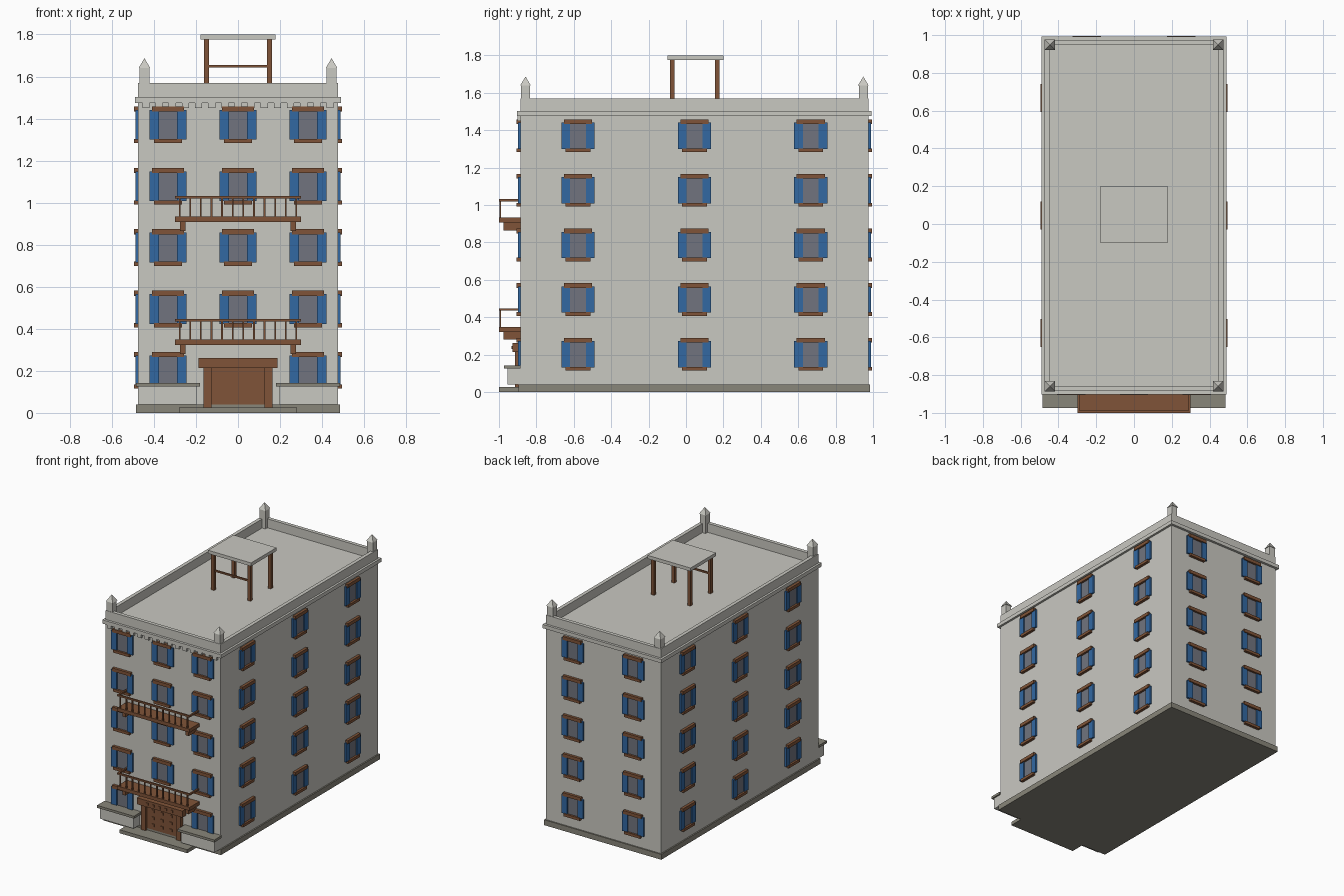
import bpy, bmesh, math
from mathutils import Matrix

if "Cube" in bpy.data.objects:
    bpy.data.objects.remove(bpy.data.objects["Cube"])


def material(name, rgb):
    lin = [((c / 255 + 0.055) / 1.055) ** 2.4 for c in rgb]
    m = bpy.data.materials.new(name)
    m.diffuse_color = (*lin, 1)
    m.use_nodes = True
    m.node_tree.nodes["Principled BSDF"].inputs["Base Color"].default_value = m.diffuse_color
    return m


STONE = material("light stone", (201, 200, 193))
BASE = material("dark stone", (137, 134, 122))
WOOD = material("brown wood", (128, 84, 56))
BLUE = material("blue shutter paint", (50, 104, 162))
GLASS = material("grey glass", (113, 116, 126))

parts = {}  # part name -> (bmesh, material)


def get(name, mat):
    if name not in parts:
        parts[name] = (bmesh.new(), mat)
    return parts[name][0]


def box(name, mat, x0, x1, y0, y1, z0, z1):
    m = (Matrix.Translation(((x0 + x1) / 2, (y0 + y1) / 2, (z0 + z1) / 2))
         @ Matrix.Diagonal((abs(x1 - x0), abs(y1 - y0), abs(z1 - z0), 1)))
    bmesh.ops.create_cube(get(name, mat), size=1, matrix=m)


# Building outline: half width, front and back wall
W, F, B = 0.475, -0.885, 0.975
MID = (F + B) / 2

# Main block, plinth, cornice
box("main_block", STONE, -W, W, F, B, 0.04, 1.5)
box("plinth", BASE, -W - 0.01, W + 0.01, F - 0.01, B + 0.01, 0, 0.04)
box("front_step", BASE, -0.28, 0.28, -1.0, F, 0, 0.026)
box("cornice", STONE, -W - 0.016, W + 0.016, F - 0.018, B + 0.018, 1.475, 1.503)

# Parapet around the flat roof
T = 0.027
for s in (-1, 1):
    box("parapet", STONE, s * W, s * (W - T), F, B, 1.503, 1.57)
for y0, y1 in ((F, F + T), (B - T, B)):
    box("parapet", STONE, -W + T, W - T, y0, y1, 1.503, 1.57)

# Corner posts with pyramid caps
for sx in (-1, 1):
    for sy in (-1, 1):
        x, y = sx * 0.445, MID + sy * 0.903
        box("corner_posts", STONE, x - 0.024, x + 0.024, y - 0.024, y + 0.024, 1.503, 1.64)
        bmesh.ops.create_cone(
            get("post_caps", STONE), cap_ends=True, segments=4,
            radius1=0.028 * math.sqrt(2), radius2=0, depth=0.047,
            matrix=Matrix.Translation((x, y, 1.6635)) @ Matrix.Rotation(math.pi / 4, 4, 'Z'))

# Dentils under the front cornice
for i in range(15):
    x = (i - 7) * 0.0625
    box("dentils", STONE, x - 0.017, x + 0.017, F - 0.016, F, 1.45, 1.475)


# Windows: one wall-plate helper for all four walls
def plate(name, mat, wall, u0, u1, z0, z1, d):
    if wall == "front":
        box(name, mat, u0, u1, F - d, F, z0, z1)
    elif wall == "back":
        box(name, mat, u0, u1, B, B + d, z0, z1)
    else:
        s = 1 if wall == "right" else -1
        box(name, mat, s * W, s * (W + d), u0, u1, z0, z1)


def window(wall, u, z):
    plate("window_glass", GLASS, wall, u - 0.045, u + 0.045, z + 0.135, z + 0.268, 0.005)
    for s in (-1, 1):
        plate("shutters", BLUE, wall, u + s * 0.042, u + s * 0.089, z + 0.132, z + 0.273, 0.013)
    plate("window_lintels", WOOD, wall, u - 0.075, u + 0.075, z + 0.265, z + 0.29, 0.02)
    plate("window_sills", WOOD, wall, u - 0.066, u + 0.066, z + 0.115, z + 0.135, 0.02)


for row in range(5):
    z = row * 0.292
    for c in (-1, 0, 1):
        if row or c:  # the door takes the middle bay of the ground floor
            window("front", c * 0.333, z)
        for wall in ("left", "right"):
            window(wall, MID + c * 0.622, z)
    for c in (-1, 1):
        window("back", c * 0.25, z)

# Front door with studs
box("door_panel", WOOD, -0.13, 0.13, F - 0.01, F, 0.04, 0.215)
for s in (-1, 1):
    box("door_posts", WOOD, s * 0.125, s * 0.165, F - 0.028, F, 0.026, 0.215)
box("door_lintel", WOOD, -0.188, 0.188, F - 0.042, F, 0.214, 0.262)
for x in (-0.073, 0, 0.073):
    for z in (0.076, 0.128, 0.18):
        box("door_studs", WOOD, x - 0.01, x + 0.01, F - 0.016, F, z - 0.01, z + 0.01)
for i in range(-2, 3):
    x = i * 0.051
    box("lintel_studs", WOOD, x - 0.009, x + 0.009, F - 0.047, F, 0.229, 0.247)

# Low walls beside the door
for s in (-1, 1):
    box("low_walls", STONE, s * 0.195, s * W, -0.955, F, 0.04, 0.126)
    box("low_wall_caps", BASE, s * 0.18, s * 0.485, -0.973, F, 0.125, 0.143)

# Two balconies
for z in (0.0, 0.585):
    box("balcony_floors", WOOD, -0.3, 0.3, -1.0, F, z + 0.322, z + 0.348)
    box("balcony_rails", WOOD, -0.3, 0.3, -1.0, -0.988, z + 0.435, z + 0.447)
    for s in (-1, 1):
        box("balcony_rails", WOOD, s * 0.288, s * 0.3, -0.988, F, z + 0.435, z + 0.447)
        box("balcony_brackets", WOOD, s * 0.25, s * 0.275, -0.975, F, z + 0.28, z + 0.322)
    for i in range(12):
        x = (i - 5.5) * 0.0505
        box("balusters", WOOD, x - 0.004, x + 0.004, -0.998, -0.99, z + 0.348, z + 0.435)

# Roof canopy on four legs
box("canopy_top", STONE, -0.178, 0.178, -0.1, 0.2, 1.775, 1.8)
for sx in (-1, 1):
    for y in (-0.073, 0.168):
        box("canopy_legs", WOOD, sx * 0.138, sx * 0.162, y - 0.012, y + 0.012, 1.503, 1.775)
box("canopy_crossbar", WOOD, -0.138, 0.138, -0.079, -0.067, 1.642, 1.654)

# Turn every collected part into an object
for name, (bm, mat) in parts.items():
    bmesh.ops.recalc_face_normals(bm, faces=bm.faces)
    me = bpy.data.meshes.new(name)
    bm.to_mesh(me)
    bm.free()
    me.materials.append(mat)
    bpy.context.collection.objects.link(bpy.data.objects.new(name, me))
